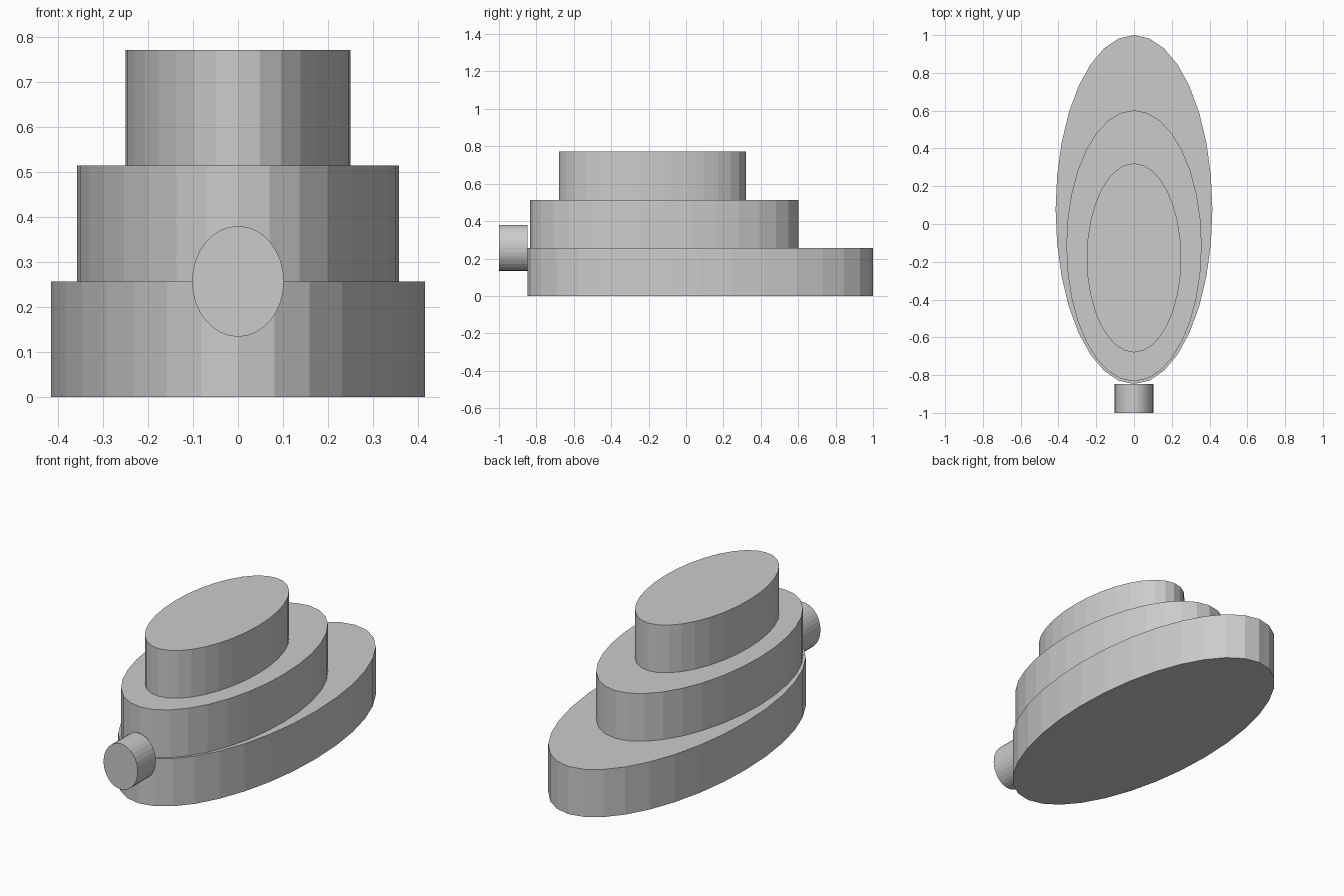
import bpy
import math

default = bpy.data.objects.get("Cube")
if default:
    bpy.data.objects.remove(default, do_unlink=True)

grey = bpy.data.materials.new("plain grey")
grey.use_nodes = True
colour = (0.6, 0.6, 0.6, 1.0)
grey.diffuse_color = colour
grey.node_tree.nodes["Principled BSDF"].inputs["Base Color"].default_value = colour


def elliptic_cylinder(name, centre, radii, depth, tilt=0.0):
    """Flat-shaded 32-sided cylinder stretched to an elliptical section."""
    bpy.ops.mesh.primitive_cylinder_add(vertices=32, radius=1, depth=1, location=centre)
    obj = bpy.context.object
    obj.name = name
    obj.scale = (radii[0], radii[1], depth)
    obj.rotation_euler.x = tilt
    obj.data.materials.append(grey)
    return obj


# Three stacked oval tiers: name, half width, front y, back y
TIER = 0.257
tiers = [
    ("bottom_tier", 0.415, -0.847, 1.0),
    ("middle_tier", 0.358, -0.833, 0.602),
    ("top_tier", 0.25, -0.68, 0.321),
]
for level, (name, half_width, front, back) in enumerate(tiers):
    elliptic_cylinder(name, (0, (front + back) / 2, TIER * (level + 0.5)),
                      (half_width, (back - front) / 2), TIER)

# Short round stub on the front
elliptic_cylinder("front_stub", (0, -0.9235, TIER), (0.102, 0.123), 0.153, math.pi / 2)
